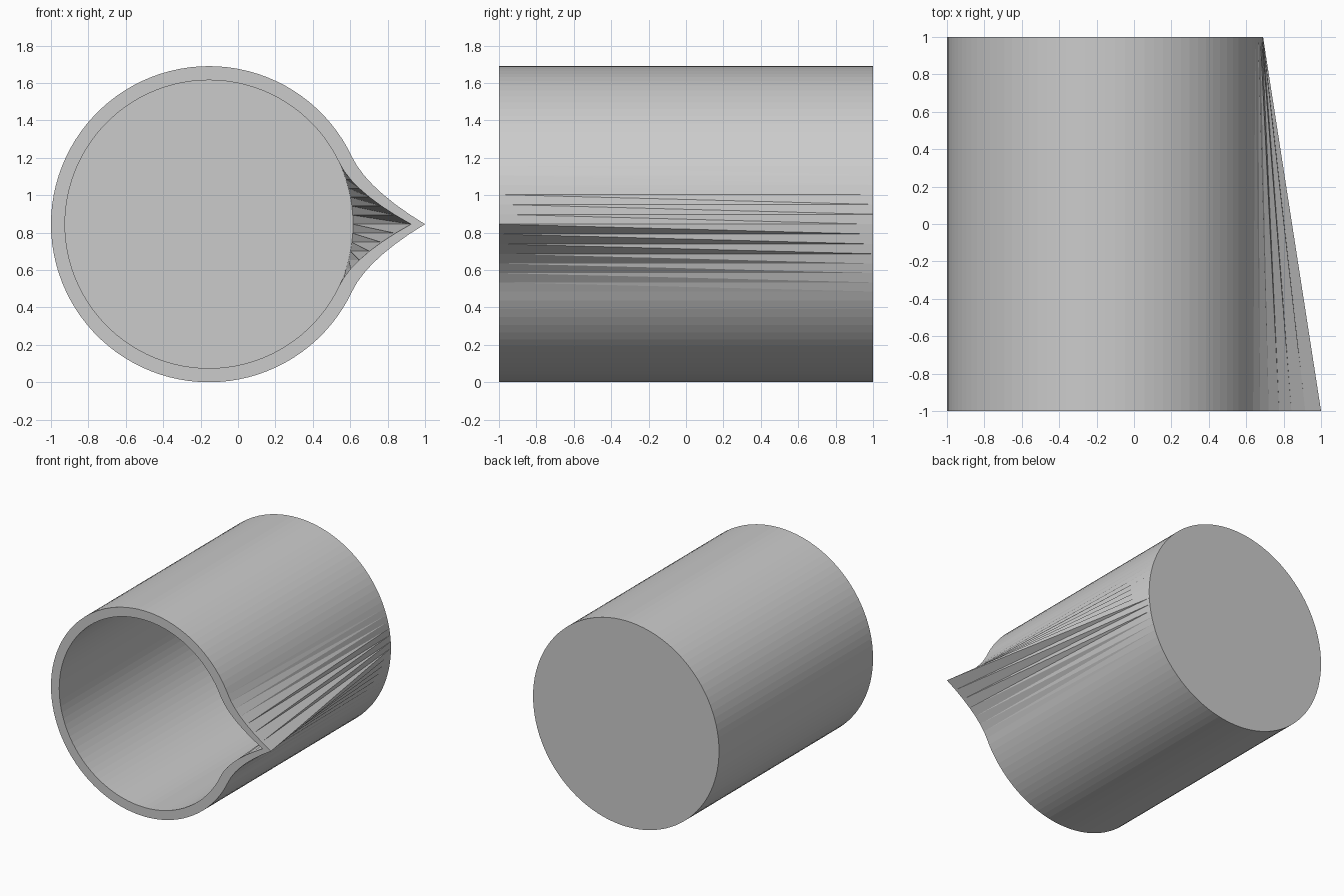
import bpy, bmesh, math

cube = bpy.data.objects.get("Cube")
if cube:
    bpy.data.objects.remove(cube, do_unlink=True)

SEGMENTS = 100        # sides of the round wall
SPOUT_STEPS = 7       # segments on each side of the spout tip
SPOUT_REACH = 0.31
CENTRE_X, CENTRE_Z = -0.155, 0.845
OUTER, WALL = 0.845, 0.075

grey = bpy.data.materials.new("plain grey")
grey.use_nodes = True
colour = (0.6, 0.6, 0.6, 1)
grey.diffuse_color = colour
grey.node_tree.nodes["Principled BSDF"].inputs["Base Color"].default_value = colour

bm = bmesh.new()


def ring(radius, y, reach=0.0):
    """Circle of vertices, pulled out along +x into a pointed spout."""
    verts = []
    for i in range(SEGMENTS):
        a = math.tau * i / SEGMENTS
        steps = min(i, SEGMENTS - i)
        pull = reach * max(0, 1 - steps / SPOUT_STEPS) ** 2
        verts.append(bm.verts.new((CENTRE_X + radius * math.cos(a) + pull, y,
                                   CENTRE_Z + radius * math.sin(a))))
    return verts


def skin(front, back, lean):
    """Join two rings with triangles whose diagonals lean one way."""
    for i in range(SEGMENTS):
        j = (i + 1) % SEGMENTS
        f0, f1, b0, b1 = front[i], front[j], back[i], back[j]
        if lean > 0:      # inside wall
            bm.faces.new((f0, f1, b1))
            bm.faces.new((f0, b1, b0))
        else:             # outside wall
            bm.faces.new((f0, b0, f1))
            bm.faces.new((f1, b0, b1))


outer_front = ring(OUTER, -1, SPOUT_REACH)
outer_back = ring(OUTER, 1)
inner_front = ring(OUTER - WALL, -1, SPOUT_REACH)
inner_back = ring(OUTER - WALL, 1 - WALL)

# Outside and inside walls
skin(outer_front, outer_back, -1)
skin(inner_front, inner_back, 1)

# Flat rim
for i in range(SEGMENTS):
    j = (i + 1) % SEGMENTS
    bm.faces.new((outer_front[i], outer_front[j], inner_front[j], inner_front[i]))

# Base, outside and inside
bm.faces.new(outer_back)
bm.faces.new(inner_back)

bmesh.ops.recalc_face_normals(bm, faces=bm.faces[:])
mesh = bpy.data.meshes.new("spouted_cup")
bm.to_mesh(mesh)
bm.free()
mesh.materials.append(grey)
cup = bpy.data.objects.new("spouted_cup", mesh)
bpy.context.collection.objects.link(cup)
